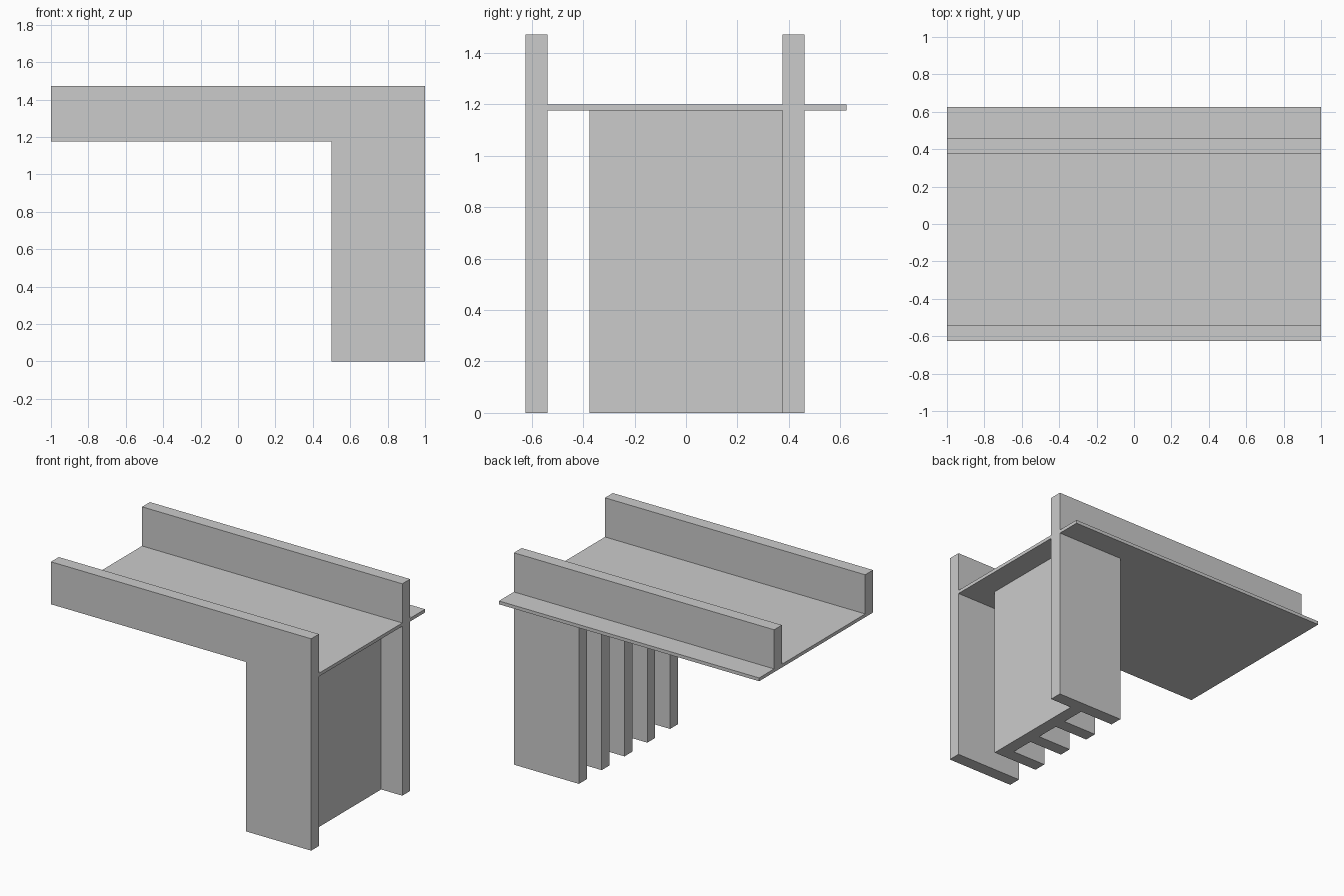
import bpy, bmesh
from mathutils import Vector

if "Cube" in bpy.data.objects:
    bpy.data.objects.remove(bpy.data.objects["Cube"])

T = 0.086                 # wall, rib and back plate thickness
DECK_LOW, DECK_TOP, TOP = 1.177, 1.2, 1.472

grey = bpy.data.materials.new("concrete_grey")
grey.diffuse_color = (0.6, 0.6, 0.6, 1)
grey.use_nodes = True
grey.node_tree.nodes["Principled BSDF"].inputs["Base Color"].default_value = grey.diffuse_color


def prism(name, points, direction):
    """Extrude a closed flat outline along a direction."""
    bm = bmesh.new()
    face = bm.faces.new([bm.verts.new(p) for p in points])
    out = bmesh.ops.extrude_face_region(bm, geom=[face])
    moved = [g for g in out["geom"] if isinstance(g, bmesh.types.BMVert)]
    bmesh.ops.translate(bm, verts=moved, vec=Vector(direction))
    bmesh.ops.recalc_face_normals(bm, faces=bm.faces)
    mesh = bpy.data.meshes.new(name)
    bm.to_mesh(mesh)
    bm.free()
    mesh.materials.append(grey)
    obj = bpy.data.objects.new(name, mesh)
    bpy.context.collection.objects.link(obj)
    return obj


# L-shaped side walls: parapet along the deck, leg at one end
profile = [(-1, TOP), (-1, DECK_LOW), (0.5, DECK_LOW), (0.5, 0), (1, 0), (1, TOP)]
for name, y in (("front_wall", -0.625), ("rear_wall", 0.375)):
    prism(name, [(x, y, z) for x, z in profile], (0, T, 0))

# Thin deck between the walls, and the ledge behind the rear wall
for name, y0, y1 in (("deck", -0.625 + T, 0.375), ("rear_ledge", 0.375 + T, 0.625)):
    prism(name, [(-1, y0, DECK_LOW), (1, y0, DECK_LOW), (1, y1, DECK_LOW), (-1, y1, DECK_LOW)],
          (0, 0, DECK_TOP - DECK_LOW))

# Comb-shaped support: upright back plate with three ribs
outer, inner, tip = 0.838, 0.752, 0.5
comb = [(outer, 0.375), (outer, -0.375)]
for y in (-0.375, -0.125, 0.125):
    if y > -0.375:
        comb.append((inner, y))
    comb += [(tip, y), (tip, y + T), (inner, y + T)]
comb.append((inner, 0.375))
prism("ribbed_support", [(x, y, 0) for x, y in comb], (0, 0, DECK_LOW))
